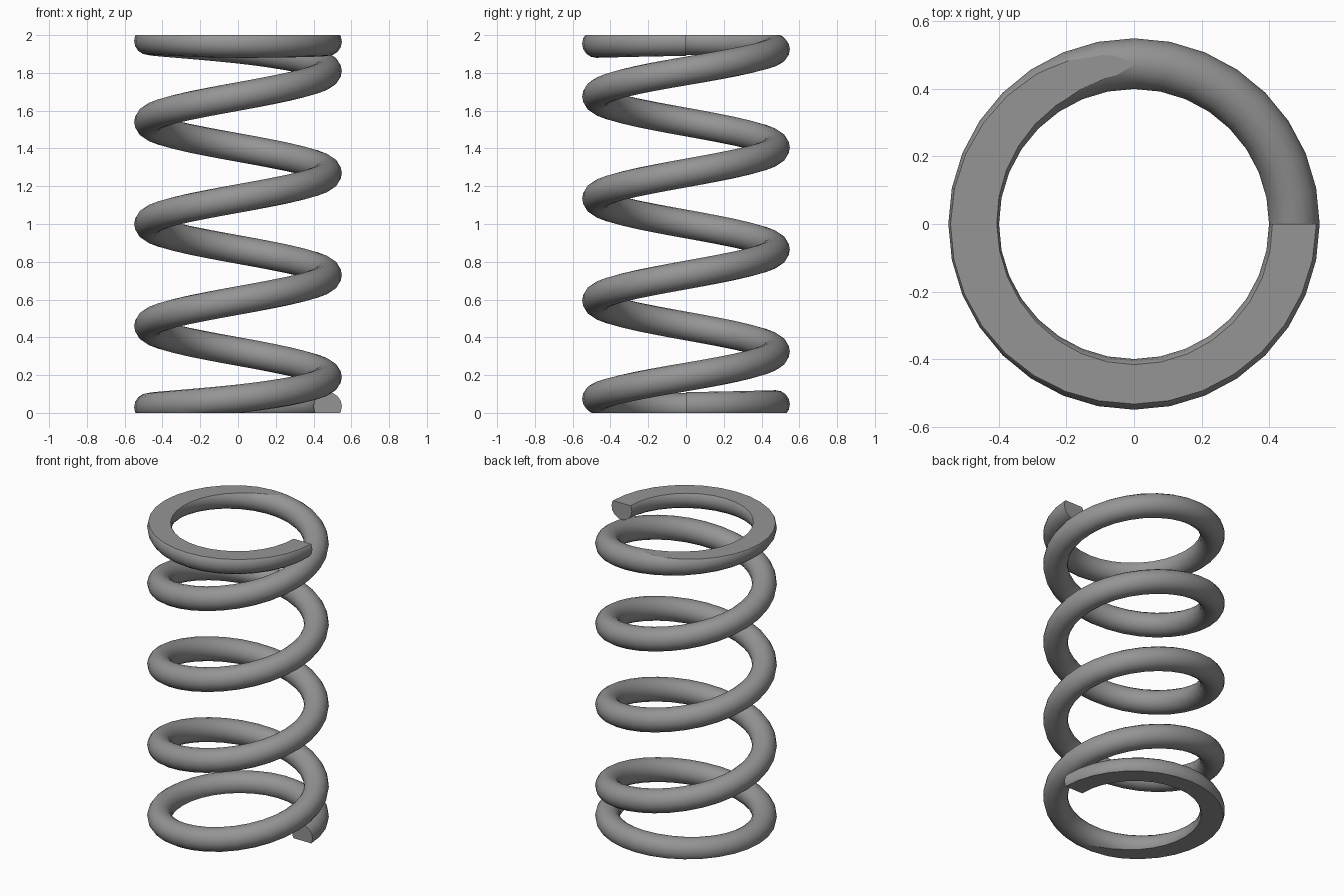
import bpy, bmesh
from math import sin, cos, pi, hypot
from mathutils import Vector

cube = bpy.data.objects.get("Cube")
if cube:
    bpy.data.objects.remove(cube, do_unlink=True)

TURNS, COIL_R, WIRE_R = 5, 0.475, 0.075
STEPS, SIDES = 32, 16          # segments per turn, sides of the wire
PITCH = 0.54
# wire centre heights per quarter turn along the closed end coil
SEAT = [0.025, 0.035, 0.045, 0.03, 0.075, 0.19, 0.325, 0.46]


def lower_height(t):
    """Centre height of the lower half, t in turns."""
    if t >= 1.25:
        return 1 + PITCH * (t - TURNS / 2)
    q = t * 4
    i = int(q)
    f = q - i
    a, b, c, d = SEAT[i:i + 4]
    return b + 0.5 * f * (c - a + f * (2*a - 5*b + 4*c - d + f * (3*(b - c) + d - a)))


def height(t):
    # the upper half mirrors the lower one
    return lower_height(t) if t <= TURNS / 2 else 2 - lower_height(TURNS - t)


# Sweep a round section along the coil
bm = bmesh.new()
rings = []
for i in range(TURNS * STEPS + 1):
    t = i / STEPS
    a = 2 * pi * t
    t0, t1 = max(t - 0.01, 0), min(t + 0.01, TURNS)
    slope = (height(t1) - height(t0)) / (t1 - t0)
    run = 2 * pi * COIL_R
    length = hypot(run, slope)
    radial = Vector((cos(a), sin(a), 0))
    along = Vector((-sin(a), cos(a), 0))
    up = (Vector((0, 0, run)) - along * slope) / length
    centre = radial * COIL_R + Vector((0, 0, height(t)))
    ring = []
    for k in range(SIDES):
        s = 2 * pi * k / SIDES
        ring.append(bm.verts.new(centre + WIRE_R * (radial * cos(s) + up * sin(s))))
    rings.append(ring)

for r0, r1 in zip(rings, rings[1:]):
    for k in range(SIDES):
        n = (k + 1) % SIDES
        bm.faces.new((r0[k], r1[k], r1[n], r0[n])).smooth = True
bm.faces.new(rings[0])
bm.faces.new(rings[-1][::-1])

# Grind both ends flat
for z, direction in ((0, -1), (2, 1)):
    cut = bmesh.ops.bisect_plane(
        bm, geom=bm.verts[:] + bm.edges[:] + bm.faces[:], dist=1e-5,
        plane_co=(0, 0, z), plane_no=(0, 0, direction), clear_outer=True)
    edges = [e for e in cut["geom_cut"]
             if isinstance(e, bmesh.types.BMEdge) and e.is_boundary]
    for f in bmesh.ops.holes_fill(bm, edges=edges, sides=0)["faces"]:
        f.smooth = False
bmesh.ops.recalc_face_normals(bm, faces=bm.faces)

mesh = bpy.data.meshes.new("coil_spring")
bm.to_mesh(mesh)
bm.free()
spring = bpy.data.objects.new("coil_spring", mesh)
bpy.context.collection.objects.link(spring)

# Steel colour
steel = bpy.data.materials.new("steel_grey")
steel.use_nodes = True
colour = (0.3, 0.3, 0.3, 1)
steel.diffuse_color = colour
steel.node_tree.nodes["Principled BSDF"].inputs["Base Color"].default_value = colour
mesh.materials.append(steel)
